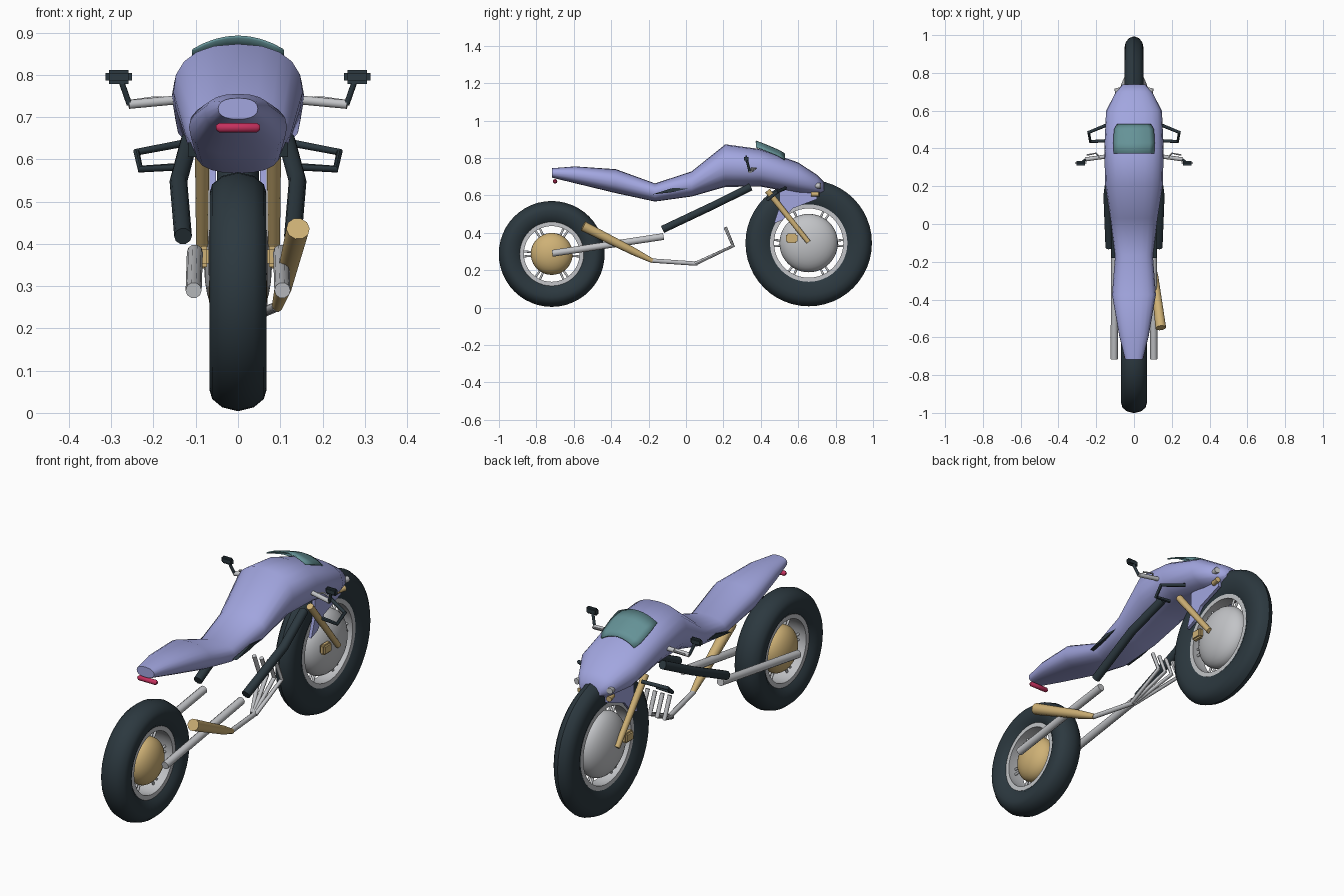
import bpy, bmesh, math
from mathutils import Vector

cube = bpy.data.objects.get("Cube")
if cube:
    bpy.data.objects.remove(cube, do_unlink=True)


def material(name, rgb):
    m = bpy.data.materials.new(name)
    m.use_nodes = True
    m.diffuse_color = (*rgb, 1)
    m.node_tree.nodes["Principled BSDF"].inputs["Base Color"].default_value = (*rgb, 1)
    return m


violet = material("violet paint", (0.36, 0.38, 0.74))
rubber = material("dark rubber", (0.025, 0.04, 0.05))
metal = material("light metal", (0.54, 0.55, 0.57))
gold = material("gold metal", (0.62, 0.44, 0.18))
glass = material("teal glass", (0.13, 0.29, 0.31))
red = material("red lens", (0.55, 0.03, 0.11))


def finish(name, bm, mat, angle=40):
    bmesh.ops.recalc_face_normals(bm, faces=bm.faces)
    mesh = bpy.data.meshes.new(name)
    bm.to_mesh(mesh)
    bm.free()
    mesh.materials.append(mat)
    obj = bpy.data.objects.new(name, mesh)
    bpy.context.collection.objects.link(obj)
    smooth(obj, angle)
    return obj


def smooth(obj, angle=40):
    bpy.ops.object.select_all(action="DESELECT")
    obj.select_set(True)
    bpy.context.view_layer.objects.active = obj
    bpy.ops.object.shade_smooth_by_angle(angle=math.radians(angle))


def skin(name, rings, mat, closed=False, angle=40):
    """Skin a list of closed point rings, capped unless the rings form a loop."""
    bm = bmesh.new()
    loops = [[bm.verts.new(p) for p in ring] for ring in rings]
    n = len(loops[0])
    pairs = list(zip(loops, loops[1:])) + ([(loops[-1], loops[0])] if closed else [])
    for a, b in pairs:
        for i in range(n):
            j = (i + 1) % n
            bm.faces.new((a[i], a[j], b[j], b[i]))
    if not closed:
        bm.faces.new(loops[0])
        bm.faces.new(loops[-1])
    return finish(name, bm, mat, angle)


def lathe(name, profile, centre, mat, closed=True, steps=48):
    """Spin (radius, x) points about the wheel axle."""
    cy, cz = centre
    rings = []
    for r, x in profile:
        angles = [2 * math.pi * i / steps for i in range(steps)]
        rings.append([(x, cy + r * math.cos(a), cz + r * math.sin(a)) for a in angles])
    return skin(name, rings, mat, closed)


def tube(name, points, radius, mat, scale=None):
    """Round tube along a path, with an optional size factor per point."""
    curve = bpy.data.curves.new(name, "CURVE")
    curve.dimensions = "3D"
    curve.bevel_depth = radius
    curve.bevel_resolution = 3
    curve.use_fill_caps = True
    spline = curve.splines.new("POLY")
    spline.points.add(len(points) - 1)
    for i, (p, co) in enumerate(zip(spline.points, points)):
        p.co = (*co, 1)
        p.radius = scale[i] if scale else 1
    curve.materials.append(mat)
    obj = bpy.data.objects.new(name, curve)
    bpy.context.collection.objects.link(obj)
    bpy.ops.object.select_all(action="DESELECT")
    obj.select_set(True)
    bpy.context.view_layer.objects.active = obj
    bpy.ops.object.convert(target="MESH")
    smooth(bpy.context.object)


def box(name, centre, size, mat, bevel=0.008):
    bm = bmesh.new()
    bmesh.ops.create_cube(bm, size=1)
    for v in bm.verts:
        v.co = Vector(centre) + Vector([a * b for a, b in zip(v.co, size)])
    bmesh.ops.bevel(bm, geom=bm.edges[:], offset=bevel, segments=2, affect="EDGES")
    finish(name, bm, mat)


def plate(name, outline, x0, x1, mat):
    """Side panel: a (y, z) outline extruded across x."""
    skin(name, [[(x, y, z) for y, z in outline] for x in (x0, x1)], mat, angle=20)


# Wheels: tyre, rim, spokes and domed hub discs
def wheel(name, centre, radius, half, rim, hub, bulge, mat):
    cy, cz = centre
    wall = radius - rim
    side = [(rim, 0.6), (rim + 0.2 * wall, 0.88), (rim + 0.55 * wall, 1),
            (rim + 0.75 * wall, 0.9), (rim + 0.92 * wall, 0.55)]
    profile = [(r, f * half) for r, f in side] + [(radius, 0)]
    profile += [(r, -f * half) for r, f in reversed(side)]
    lathe(name + "_tyre", profile, centre, rubber)
    w = 0.65 * half
    lathe(name + "_rim", [(rim + 0.004, w), (rim - 0.018, w), (rim - 0.014, 0),
                          (rim - 0.018, -w), (rim + 0.004, -w)], centre, metal)
    dome = [(hub * math.cos(t), bulge * math.sin(t))
            for t in [math.radians(a) for a in range(-88, 89, 11)]]
    lathe(name + "_hub", dome, centre, mat, closed=False)
    for k in range(6):
        for off in (-0.09, 0.09):
            a = k * math.pi / 3 + off
            c, s = math.cos(a), math.sin(a)
            tube(name + "_spoke", [(0, cy + r * c, cz + r * s)
                                   for r in (hub * 0.8, rim - 0.008)], 0.006, metal)


wheel("rear_wheel", (-0.718, 0.287), 0.283, 0.068, 0.167, 0.112, 0.07, gold)
wheel("front_wheel", (0.656, 0.345), 0.338, 0.05, 0.203, 0.156, 0.08, metal)

# Bodywork lofted from tail to nose: y, bottom, top, half width
stations = [(-0.717, 0.695, 0.745, 0.047), (-0.594, 0.665, 0.755, 0.078),
            (-0.375, 0.612, 0.74, 0.116), (-0.166, 0.567, 0.664, 0.1),
            (0.03, 0.594, 0.728, 0.125), (0.21, 0.645, 0.873, 0.153),
            (0.395, 0.648, 0.848, 0.157), (0.6, 0.61, 0.776, 0.148),
            (0.7, 0.6, 0.71, 0.095), (0.738, 0.615, 0.672, 0.06)]


def section(y, low, high, half, sides=20, power=0.85):
    ring = []
    for i in range(sides):
        a = 2 * math.pi * i / sides
        c, s = math.cos(a), math.sin(a)
        ring.append((half * math.copysign(abs(c) ** power, c), y,
                     (low + high) / 2 + (high - low) / 2 * math.copysign(abs(s) ** power, s)))
    return ring


skin("bodywork", [section(*s) for s in stations], violet, angle=50)

# Curved windscreen, raised at its rear edge
bm = bmesh.new()
rows = []
for y, z, half in ((0.375, 0.893, 0.108), (0.43, 0.872, 0.11), (0.5, 0.842, 0.106), (0.53, 0.824, 0.09)):
    rows.append([bm.verts.new((half * t / 4, y, z - 0.032 * (t / 4) ** 2)) for t in range(-4, 5)])
for a, b in zip(rows, rows[1:]):
    for i in range(8):
        bm.faces.new((a[i], a[i + 1], b[i + 1], b[i]))
screen = finish("windscreen", bm, glass)
solid = screen.modifiers.new("thickness", "SOLIDIFY")
solid.thickness = 0.006

# Tail light
tube("tail_light", [(x, -0.7, 0.675) for x in (-0.052, -0.044, 0.044, 0.052)], 0.012, red,
     [0.5, 1, 1, 0.5])

# Parts repeated on both sides
for s, side in ((1, "left_"), (-1, "right_")):
    def sided(points):
        return [(s * x, y, z) for x, y, z in points]

    tube(side + "fork", sided([(0.085, 0.435, 0.625), (0.085, 0.655, 0.35)]), 0.017, gold, [1, 0.8])
    box(side + "caliper", (s * 0.08, 0.565, 0.37), (0.03, 0.06, 0.05), gold)
    plate(side + "fender", [(0.47, 0.45), (0.52, 0.47), (0.57, 0.53), (0.7, 0.58),
                            (0.7, 0.63), (0.5, 0.63), (0.5, 0.54)], s * 0.052, s * 0.068, violet)
    tube(side + "frame_beam", sided([(0.13, -0.125, 0.418), (0.141, 0.15, 0.548),
                                     (0.115, 0.345, 0.645)]), 0.021, rubber)
    tube(side + "swing_arm", sided([(0.105, -0.715, 0.29), (0.102, -0.12, 0.38)]), 0.019, metal)
    tube(side + "handlebar", sided([(0.13, 0.36, 0.742), (0.258, 0.342, 0.73)]), 0.011, metal)
    tube(side + "lever", sided([(0.18, 0.35, 0.745), (0.2, 0.375, 0.745),
                                (0.25, 0.365, 0.738)]), 0.004, metal)
    tube(side + "mirror_stem", sided([(0.257, 0.34, 0.73), (0.278, 0.325, 0.79)]), 0.007, rubber)
    box(side + "mirror", (s * 0.282, 0.322, 0.795), (0.062, 0.022, 0.034), rubber)
    tube(side + "side_bracket", sided([(0.13, 0.53, 0.638), (0.24, 0.485, 0.617), (0.231, 0.437, 0.577),
                                       (0.15, 0.44, 0.582)]), 0.009, rubber)
    tube(side + "headlight", sided([(0.075, 0.65, 0.652), (0.09, 0.72, 0.652)]), 0.015, metal)
    tube(side + "lower_lamp", sided([(0.07, 0.67, 0.607), (0.08, 0.712, 0.607)]), 0.013, gold)
    plate(side + "foot_guard", [(-0.18, 0.605), (-0.07, 0.64), (0.01, 0.636), (-0.08, 0.616)],
          s * 0.085, s * 0.118, rubber)

# Four header pipes merging into one exhaust and silencer
for x in (-0.06, -0.02, 0.02, 0.06):
    tube("header_pipe", [(x, 0.21, 0.43), (x, 0.252, 0.33), (0.05 + x * 0.15, 0.05, 0.235)],
         0.01, metal)
tube("exhaust_pipe", [(0.05, 0.06, 0.237), (0.055, 0.04, 0.236), (0.092, -0.19, 0.252)], 0.012, metal)
tube("silencer", [(0.092, -0.18, 0.25), (0.108, -0.28, 0.3), (0.142, -0.55, 0.436)], 0.028, gold,
     [0.45, 0.75, 1])
